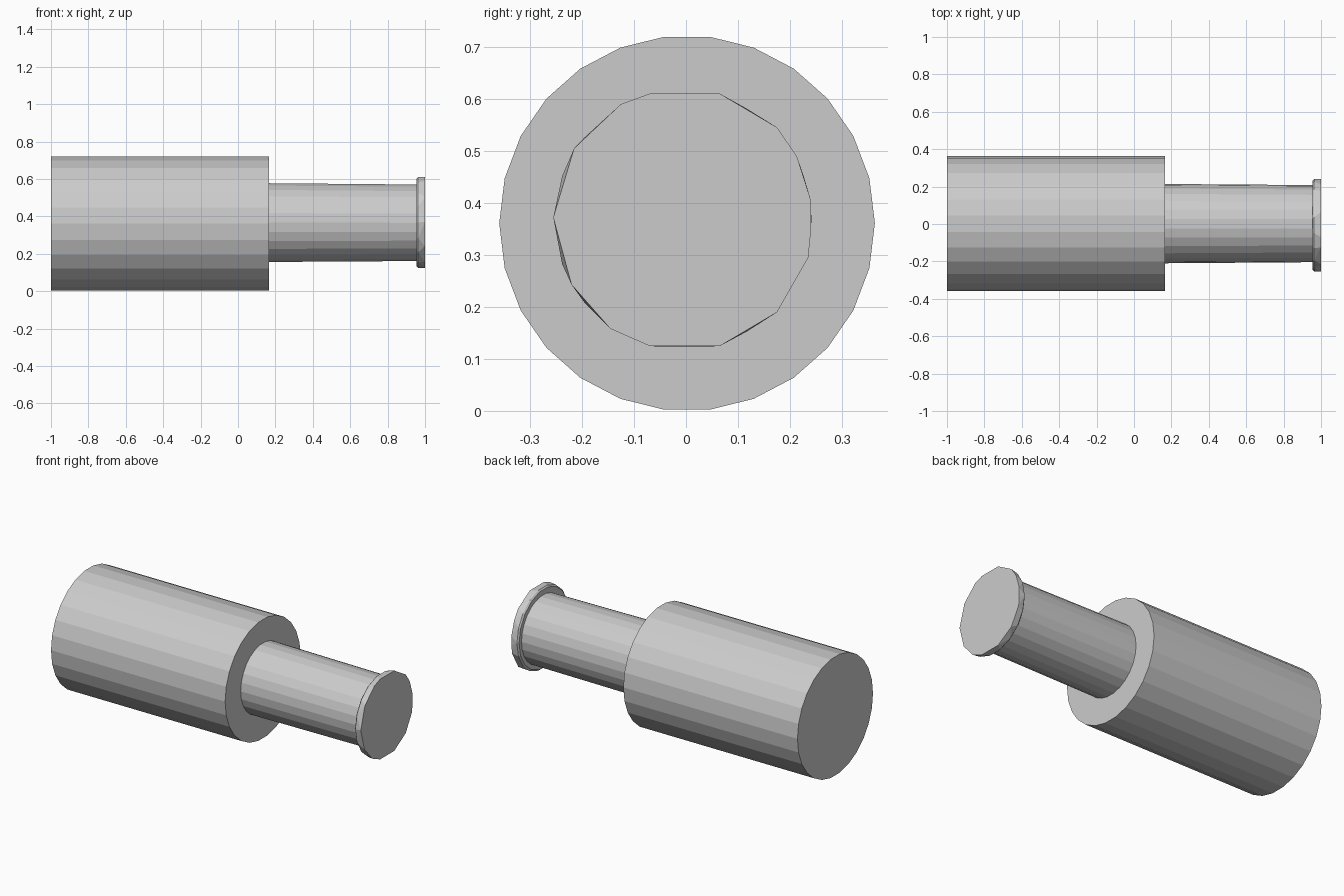
import bpy, bmesh
from math import cos, sin, pi

if "Cube" in bpy.data.objects:
    bpy.data.objects.remove(bpy.data.objects["Cube"])


def make_object(name, bm):
    bmesh.ops.recalc_face_normals(bm, faces=bm.faces)
    mesh = bpy.data.meshes.new(name)
    bm.to_mesh(mesh)
    bm.free()
    obj = bpy.data.objects.new(name, mesh)
    bpy.context.collection.objects.link(obj)
    return obj


def ring(bm, x, y, z, r, n):
    return [bm.verts.new((x, y + r * sin(2 * pi * (i + .5) / n),
                          z + r * cos(2 * pi * (i + .5) / n))) for i in range(n)]


# Stepped barrel: wide body, shoulder and slimmer shaft (x, y, z, radius)
N = 26
profile = [(-1, 0.002, 0.361, 0.361), (0.165, 0.002, 0.361, 0.361),
           (0.165, 0.002, 0.367, 0.212), (0.96, 0.002, 0.366, 0.206)]
bm = bmesh.new()
rings = [ring(bm, *p, N) for p in profile]
for a, b in zip(rings, rings[1:]):
    for i in range(N):
        j = (i + 1) % N
        bm.faces.new((a[i], a[j], b[j], b[i]))
bm.faces.new(rings[0])
bm.faces.new(rings[-1])
make_object("barrel_and_shaft", bm)

# End flange: coarse, slightly irregular front outline hulled to a round rear rim
outline = [(-.07, .61), (.065, .61), (.175, .545), (.213, .49), (.24, .405),
           (.24, .345), (.235, .295), (.175, .19), (.065, .125), (-.07, .125),
           (-.145, .158), (-.22, .243), (-.255, .372), (-.215, .505), (-.125, .59)]
bm = bmesh.new()
for y, z in outline:
    bm.verts.new((1.0, y, z))
ring(bm, 0.955, -0.006, 0.367, 0.238, 18)
ring(bm, 0.963, -0.006, 0.367, 0.247, 18)
hull = bmesh.ops.convex_hull(bm, input=bm.verts)
loose = [v for v in bm.verts if not v.link_faces]
bmesh.ops.delete(bm, geom=loose, context='VERTS')
make_object("end_flange", bm)
